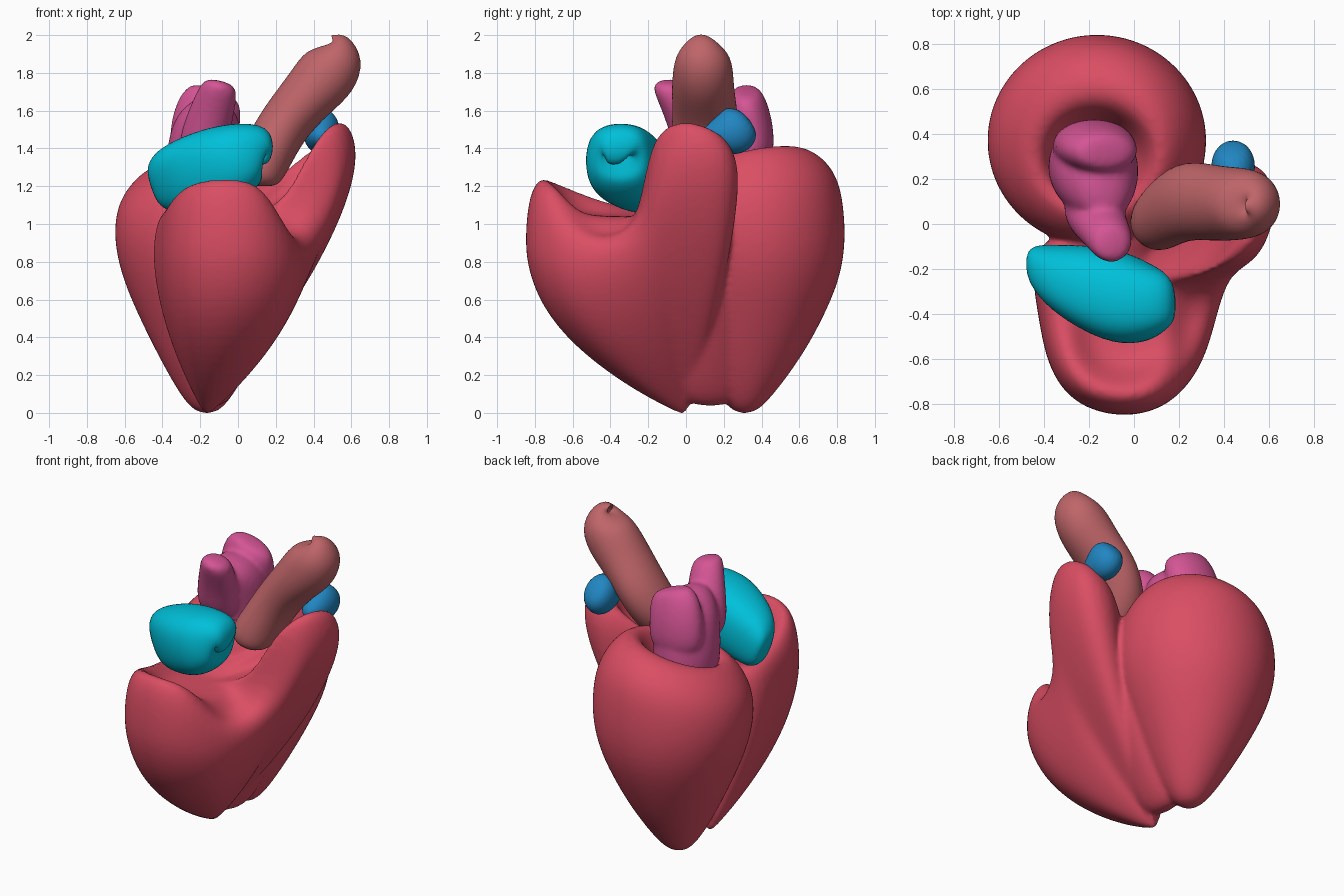
import bpy, bmesh
from math import sin, cos, pi, copysign
from mathutils import Vector as V

if "Cube" in bpy.data.objects:
    bpy.data.objects.remove(bpy.data.objects["Cube"])


def material(name, rgb):
    m = bpy.data.materials.new(name)
    m.diffuse_color = (*rgb, 1)
    m.use_nodes = True
    m.node_tree.nodes["Principled BSDF"].inputs["Base Color"].default_value = m.diffuse_color
    return m


RED = material("muscle_red", (0.70, 0.075, 0.125))
CYAN = material("cyan", (0.0, 0.53, 0.70))
PINK = material("pink", (0.66, 0.09, 0.30))
BROWN = material("brown", (0.52, 0.13, 0.14))
BLUE = material("blue", (0.015, 0.24, 0.54))


def skin(bm, rings, cap_end=True):
    """Bridge equal-length rings of points into a tube with capped ends."""
    vs = [[bm.verts.new(p) for p in r] for r in rings]
    n = len(vs[0])
    for a, b in zip(vs, vs[1:]):
        for i in range(n):
            j = (i + 1) % n
            bm.faces.new((a[i], a[j], b[j], b[i]))
    bm.faces.new(vs[0][::-1])
    if cap_end:
        bm.faces.new(vs[-1])


def ellipse_rings(stations, side, power=1, n=16):
    """Ellipses across a path; station = (x, y, z, radius across, radius along side)."""
    pts = [V(s[:3]) for s in stations]
    side = V(side)
    rings = []
    for i, s in enumerate(stations):
        t = pts[min(i + 1, len(pts) - 1)] - pts[max(i - 1, 0)]
        u = side.cross(t).normalized()
        ring = []
        for k in range(n):
            c, d = cos(2 * pi * k / n), sin(2 * pi * k / n)
            ring.append(pts[i] + u * s[3] * copysign(abs(c) ** power, c)
                        + side * s[4] * copysign(abs(d) ** power, d))
        rings.append(ring)
    return rings


def finish(name, bm, mat, level=2, merge=False):
    bmesh.ops.recalc_face_normals(bm, faces=bm.faces)
    me = bpy.data.meshes.new(name)
    bm.to_mesh(me)
    bm.free()
    me.materials.append(mat)
    me.polygons.foreach_set("use_smooth", [True] * len(me.polygons))
    ob = bpy.data.objects.new(name, me)
    bpy.context.collection.objects.link(ob)
    ob.modifiers.new("subdivide", "SUBSURF").levels = level
    ob.modifiers["subdivide"].render_levels = level
    if merge:
        r = ob.modifiers.new("merge", "REMESH")
        r.mode, r.voxel_size, r.use_smooth_shade = "VOXEL", 0.015, True
        s = ob.modifiers.new("soften", "SMOOTH")
        s.factor, s.iterations = 0.5, 8
    return ob


def tube(name, stations, side, mat, cap_end=True, power=1):
    bm = bmesh.new()
    skin(bm, ellipse_rings(stations, side, power), cap_end)
    return finish(name, bm, mat)


# Rear chamber: egg shape with a sunken opening on top, rim tilted down to the front left
profile = [(-.005, .05, .05), (.07, .13, .13), (.3, .26, .28), (.5, .36, .37), (.7, .45, .45),
           (.9, .50, .485), (1.1, .49, .47), (1.23, .43, .43), (1.32, .35, .35),
           (1.345, .28, .27), (1.30, .23, .21), (1.15, .18, .17), (1.02, .08, .08)]
rings = []
for i, (z, rx, ry) in enumerate(profile):
    cy = 0.31 + 0.06 * min(1, z / 0.6) - (0, .02, .05, .07, .08, .08)[max(0, i - 7)]
    ring = []
    for k in range(20):
        a = 2 * pi * k / 20
        tilt = max(0, z - 0.9) / 0.48 * 0.09 * cos(a - pi / 4)
        ring.append(V((-0.165 + rx * cos(a), cy + ry * sin(a), z + tilt)))
    rings.append(ring)
heart = bmesh.new()
skin(heart, rings)

# Muscle filling the groove between the two chambers
skin(heart, ellipse_rings([(-.15, .13, .03, .07, .16), (-.09, .12, .22, .13, .22),
                           (0, .13, .5, .18, .22), (.09, .15, .75, .20, .18),
                           (.15, .17, 1.0, .16, .12)], (0, 1, 0)))

# Front chamber: (x, y, shoulder height, bulge, rim height) around the outline
outline = [(-.05, -.87, .92, 2.4, 1.25), (.16, -.82, .92, 2.3, 1.23), (.31, -.64, .8, 2.1, .96),
           (.37, -.42, .8, 1.8, .92), (.43, -.21, .92, 1.6, 1.03), (.56, -.17, 1.25, 1.5, 1.5),
           (.65, .05, 1.36, 1.5, 1.57), (.61, .27, 1.28, 1.5, 1.48), (.4, .30, 1.2, 1.5, 1.36),
           (.22, .16, 1.1, 1.6, 1.22), (0, .05, .95, 1.8, 1.1), (-.25, 0, .9, 1.8, 1.1),
           (-.48, -.1, .85, 1.75, 1.06), (-.43, -.4, .85, 1.9, 1.1), (-.39, -.64, .9, 2.1, 1.17),
           (-.27, -.81, .92, 2.3, 1.24)]
apex, middle, floor = V((-0.17, 0.0, -0.02)), V((0.0, -0.28, 0)), 1.04
rings = []
for t in (.01, .08, .2, .4, .62, .84, 1):
    rings.append([V((apex.x + (x - apex.x) * (1 - (1 - t) ** p),
                     apex.y + (y - apex.y) * (1 - (1 - t) ** p),
                     apex.z + (h - apex.z) * t)) for x, y, h, p, top in outline])
# Lip rolling inwards, then the hollow floor; the raised corner stays solid
for inset, rise, drop, solid in ((.015, .6, 0, 0), (.06, .97, 0, 0), (.13, 1, 0, 0),
                                 (.20, 1, .6, .15), (.27, 1, .95, .65)):
    ring = []
    for x, y, h, p, top in outline:
        z = h + (top - h) * rise
        z += (floor - z) * (solid if top > 1.3 else drop)
        q = V((x, y, 0))
        q += (middle - q).normalized() * inset
        ring.append(V((q.x, q.y, z)))
    rings.append(ring)
rings.append([V((middle.x + (x - middle.x) * .2, middle.y + (y - middle.y) * .2, floor))
              for x, y, *_ in outline])
skin(heart, rings)
finish("heart_muscle", heart, RED, merge=True)

# Cyan upper chamber, running left to right with a dimpled right end
tube("front_upper_chamber", [(-.46, -.17, 1.19, .07, .05), (-.43, -.19, 1.2, .14, .10),
     (-.35, -.24, 1.23, .19, .15), (-.2, -.29, 1.28, .21, .20), (-.05, -.33, 1.32, .215, .215),
     (.08, -.35, 1.38, .17, .17), (.16, -.34, 1.39, .13, .12), (.15, -.37, 1.36, .06, .06),
     (.09, -.39, 1.34, .03, .03)], (0, 1, 0), CYAN, power=.8)

# Pink upper chamber: a body and two stubs fused together
bm = bmesh.new()
for stations in (
        [(-.2, .26, 1.05, .14, .17), (-.19, .26, 1.2, .20, .21), (-.18, .25, 1.38, .205, .22),
         (-.16, .22, 1.52, .19, .21), (-.12, .17, 1.62, .13, .17), (-.11, .15, 1.66, .05, .07)],
        [(-.2, .1, 1.3, .14, .15), (-.17, .03, 1.5, .13, .12), (-.12, -.04, 1.65, .115, .11),
         (-.10, -.08, 1.72, .10, .10), (-.09, -.09, 1.76, .07, .07)],
        [(-.18, .35, 1.3, .19, .12), (-.18, .35, 1.5, .19, .12), (-.15, .33, 1.62, .18, .11),
         (-.12, .32, 1.68, .15, .09), (-.11, .32, 1.71, .10, .06)]):
    skin(bm, ellipse_rings(stations, (0, 1, 0)))
finish("rear_upper_chamber", bm, PINK, merge=True)

# Brown vessel leaning to the right, small open end
tube("main_vessel", [(.09, .0, 1.20, .06, .06), (.09, .0, 1.25, .14, .13), (.15, .06, 1.36, .14, .17),
     (.24, .11, 1.53, .14, .18), (.37, .09, 1.68, .15, .17), (.48, .09, 1.80, .175, .165),
     (.54, .09, 1.90, .14, .145), (.52, .08, 1.98, .07, .07), (.50, .08, 1.975, .025, .025)],
     (0, 1, 0), BROWN, cap_end=False)

# Blue vessel tip beside the raised corner
tube("small_vessel", [(.44, .08, 1.46, .03, .03), (.44, .15, 1.47, .08, .08), (.44, .23, 1.48, .13, .10),
     (.44, .29, 1.51, .13, .10), (.44, .34, 1.55, .07, .06)], (1, 0, 0), BLUE)
